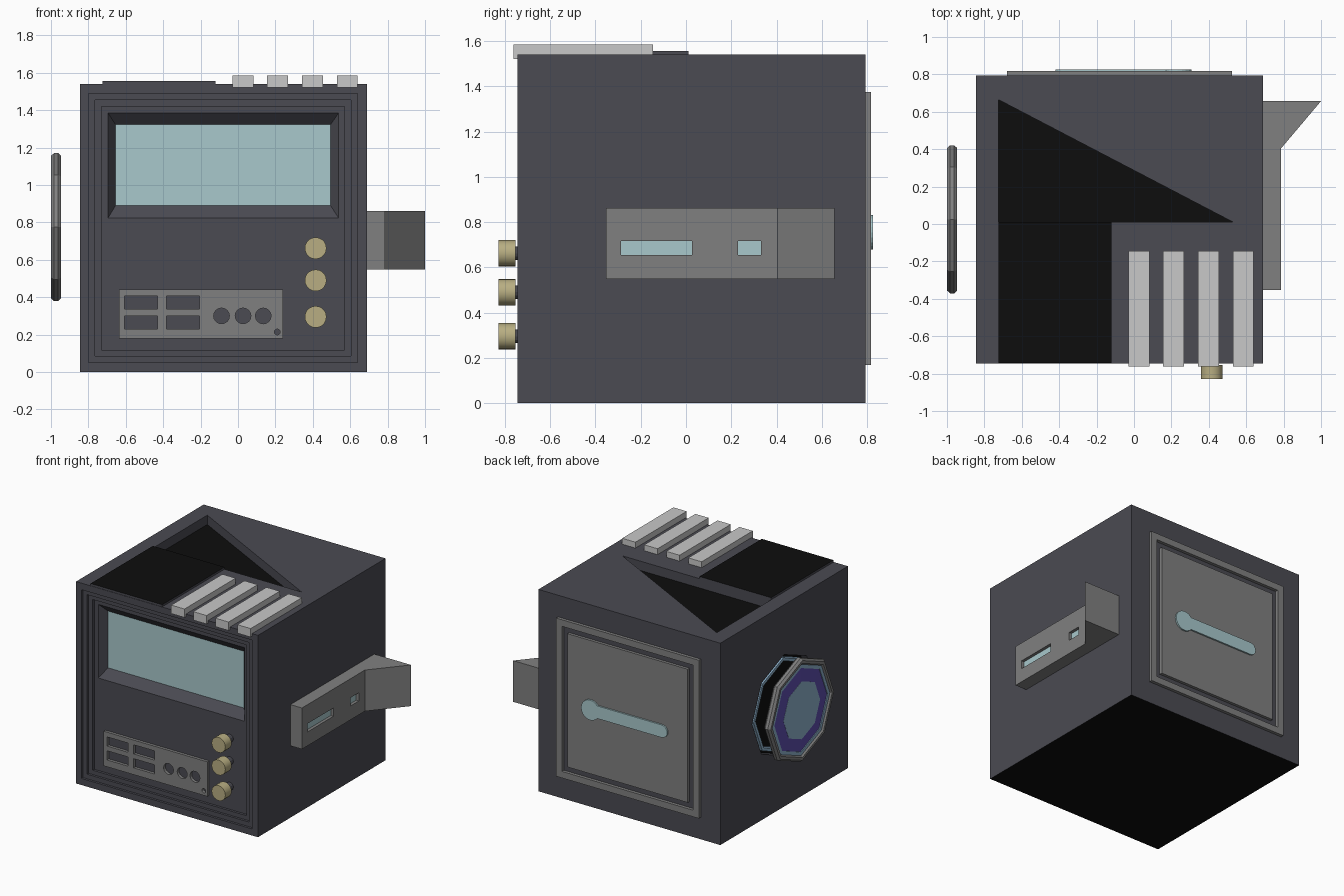
import bpy, bmesh, math

if "Cube" in bpy.data.objects:
    bpy.data.objects.remove(bpy.data.objects["Cube"])

def mat(name, r, g, b):
    m = bpy.data.materials.new(name)
    m.diffuse_color = (r, g, b, 1)
    m.use_nodes = True
    m.node_tree.nodes["Principled BSDF"].inputs["Base Color"].default_value = m.diffuse_color
    return m

BODY = mat("dark slate", 0.069, 0.069, 0.085)
GREY = mat("mid grey", 0.216, 0.216, 0.216)
LIGHT = mat("light grey", 0.578, 0.578, 0.578)
TEAL = mat("pale teal", 0.392, 0.578, 0.604)
BRASS = mat("brass", 0.479, 0.423, 0.223)
BLACK = mat("black", 0.004, 0.004, 0.004)
PURPLE = mat("purple", 0.11, 0.075, 0.42)
STEEL = mat("steel blue", 0.27, 0.44, 0.6)

def finish(name, bm, *mats):
    bmesh.ops.recalc_face_normals(bm, faces=bm.faces)
    me = bpy.data.meshes.new(name)
    bm.to_mesh(me)
    bm.free()
    for m in mats:
        me.materials.append(m)
    ob = bpy.data.objects.new(name, me)
    bpy.context.collection.objects.link(ob)
    return ob

def place(axis, t, u, v):
    return {'x': (t, u, v), 'y': (u, t, v), 'z': (u, v, t)}[axis]

def prism(name, pts, axis, a, b, m):
    bm = bmesh.new()
    lo = [bm.verts.new(place(axis, a, *p)) for p in pts]
    hi = [bm.verts.new(place(axis, b, *p)) for p in pts]
    bm.faces.new(lo)
    bm.faces.new(hi)
    n = len(pts)
    for i in range(n):
        j = (i + 1) % n
        bm.faces.new((lo[i], lo[j], hi[j], hi[i]))
    return finish(name, bm, m)

def rect(x0, x1, z0, z1):
    return [(x0, z0), (x1, z0), (x1, z1), (x0, z1)]

def ngon(cx, cy, r, n):
    return [(cx + r * math.cos(2 * math.pi * i / n), cy + r * math.sin(2 * math.pi * i / n)) for i in range(n)]

def lathe_x(name, profile, m, cy, cz, n=8):
    # closed (x, radius) profile swept around the x direction
    bm = bmesh.new()
    rings = [[bm.verts.new((x, y, z)) for y, z in ngon(cy, cz, r, n)] for x, r in profile]
    for k in range(len(rings)):
        a, b = rings[k], rings[(k + 1) % len(rings)]
        for i in range(n):
            j = (i + 1) % n
            bm.faces.new((a[i], a[j], b[j], b[i]))
    return finish(name, bm, m)

def cut(target, cutters):
    for c in cutters:
        md = target.modifiers.new("cut", 'BOOLEAN')
        md.operation = 'DIFFERENCE'
        md.solver = 'EXACT'
        md.object = c
        bpy.context.view_layer.objects.active = target
        bpy.ops.object.modifier_apply(modifier=md.name)
        bpy.data.objects.remove(c)

# body: back square, front square, then stepped frame and sloped screen recess
X0, X1, Y0, Y1, H = -0.845, 0.69, -0.745, 0.793, 1.54
steps = [((X0, X1, 0, H), Y1), ((X0, X1, 0, H), Y0),
         ((-0.80, 0.64, 0.05, 1.49), Y0), ((-0.80, 0.64, 0.05, 1.49), -0.727),
         ((-0.765, 0.603, 0.085, 1.455), -0.727), ((-0.765, 0.603, 0.085, 1.455), -0.709),
         ((-0.73, 0.57, 0.118, 1.42), -0.709), ((-0.73, 0.57, 0.118, 1.42), -0.69),
         ((-0.695, 0.538, 0.823, 1.385), -0.69), ((-0.655, 0.495, 0.89, 1.323), -0.632)]
bm = bmesh.new()
loops = [[bm.verts.new((u, y, v)) for u, v in rect(*r)] for r, y in steps]
bm.faces.new(loops[0])
bm.faces.new(loops[-1]).material_index = 1
for a, b in zip(loops, loops[1:]):
    for i in range(4):
        j = (i + 1) % 4
        bm.faces.new((a[i], a[j], b[j], b[i]))
body = finish("body", bm, BODY, TEAL, BLACK)

# triangular top recess and octagonal side recess
tri = [(-0.725, 0.01), (0.53, 0.01), (-0.725, 0.665)]
CY, CZ = 0.025, 0.775
cut(body, [prism("triangle_cutter", tri, 'z', 1.465, 1.7, BODY),
           prism("octagon_cutter", ngon(CY, CZ, 0.385, 8), 'x', -0.95, -0.79, BODY)])
for p in body.data.polygons:
    if p.normal.z < -0.9 and p.center.z < 0.01:
        p.material_index = 2
prism("top_recess_floor", tri, 'z', 1.464, 1.469, BLACK)
prism("side_recess_floor", ngon(CY, CZ, 0.385, 8), 'x', -0.792, -0.786, BLACK)
lathe_x("side_recess_ring", [(-0.84, 0.36), (-0.84, 0.335), (-0.79, 0.335), (-0.79, 0.36)], STEEL, CY, CZ)

# raised top slab with a black upper face
slab = prism("top_slab", rect(-0.725, -0.12, -0.742, 0.01), 'z', 1.53, 1.556, BODY)
slab.data.materials.append(BLACK)
for p in slab.data.polygons:
    p.material_index = int(p.normal.z > 0.9)

# four bars on top
for i in range(4):
    x = -0.03 + 0.186 * i
    prism(f"top_bar_{i + 1}", rect(x, x + 0.112, -0.762, -0.145), 'z', 1.52, 1.585, LIGHT)

# front socket plate with openings
plate = prism("socket_plate", rect(-0.635, 0.24, 0.178, 0.442), 'y', -0.712, -0.688, GREY)
holes = [rect(x, x + 0.176, z, z + 0.07) for x in (-0.607, -0.382) for z in (0.23, 0.336)]
holes += [ngon(x, 0.3, 0.042, 16) for x in (-0.088, 0.027, 0.135)] + [ngon(0.21, 0.214, 0.016, 12)]
cut(plate, [prism("hole_cutter", h, 'y', -0.75, -0.65, GREY) for h in holes])

# three knobs on stems
for i, z in enumerate((0.295, 0.49, 0.662)):
    knob = prism(f"knob_{i + 1}", ngon(0.415, z, 0.058, 20), 'y', -0.828, -0.753, BRASS)
    bpy.ops.object.select_all(action='DESELECT')
    knob.select_set(True)
    bpy.context.view_layer.objects.active = knob
    bpy.ops.object.shade_smooth_by_angle()
    prism(f"knob_stem_{i + 1}", ngon(0.415, z, 0.03, 12), 'y', -0.755, -0.688, BODY)

# right side bracket with flared end and two lit slots
outline = [(0.685, -0.353), (0.787, -0.353), (0.787, 0.405), (1.0, 0.657), (0.685, 0.657)]
bracket = prism("side_bracket", outline, 'z', 0.548, 0.862, GREY)
slots = [rect(-0.288, 0.027, 0.654, 0.717), rect(0.23, 0.332, 0.654, 0.717)]
cut(bracket, [prism("slot_cutter", s, 'x', 0.76, 0.85, GREY) for s in slots])
for i, s in enumerate(slots):
    prism(f"slot_light_{i + 1}", s, 'x', 0.758, 0.764, TEAL)

# back frame, inner door and handle
frame = prism("back_frame", rect(-0.68, 0.525, 0.168, 1.375), 'y', 0.79, 0.817, GREY)
cut(frame, [prism("frame_cutter", rect(-0.63, 0.475, 0.218, 1.325), 'y', 0.7, 0.9, GREY)])
prism("back_door", rect(-0.585, 0.43, 0.263, 1.28), 'y', 0.79, 0.815, GREY)
HX, HZ, R, S = 0.23, 0.755, 0.077, 0.048
a0 = math.asin(S / R)
pts = [(HX + R * math.cos(t), HZ + R * math.sin(t))
       for t in (-math.pi + a0 + k * (2 * math.pi - 2 * a0) / 16 for k in range(17))]
pts += [(-0.372 - S * math.sin(k * math.pi / 8), HZ + S * math.cos(k * math.pi / 8)) for k in range(9)]
prism("back_handle", pts, 'y', 0.81, 0.827, TEAL)

# floating octagonal porthole beside the left wall
RC, XC = 0.0275, -0.9725
lathe_x("porthole_rim", [(XC + RC * math.cos(k * math.pi / 4 + math.pi / 8) * 1.08,
                          0.37 + RC * math.sin(k * math.pi / 4 + math.pi / 8)) for k in range(8)], GREY, CY, CZ)
lathe_x("porthole_inner_ring", [(-0.955, 0.35), (-0.988, 0.35), (-0.988, 0.32), (-0.955, 0.32)], STEEL, CY, CZ)
lathe_x("porthole_lens", [(-0.96, 0.325), (-0.982, 0.325), (-0.994, 0.22), (-0.96, 0.22)], PURPLE, CY, CZ)
prism("porthole_centre", ngon(CY, CZ, 0.221, 8), 'x', -0.995, -0.96, STEEL)
